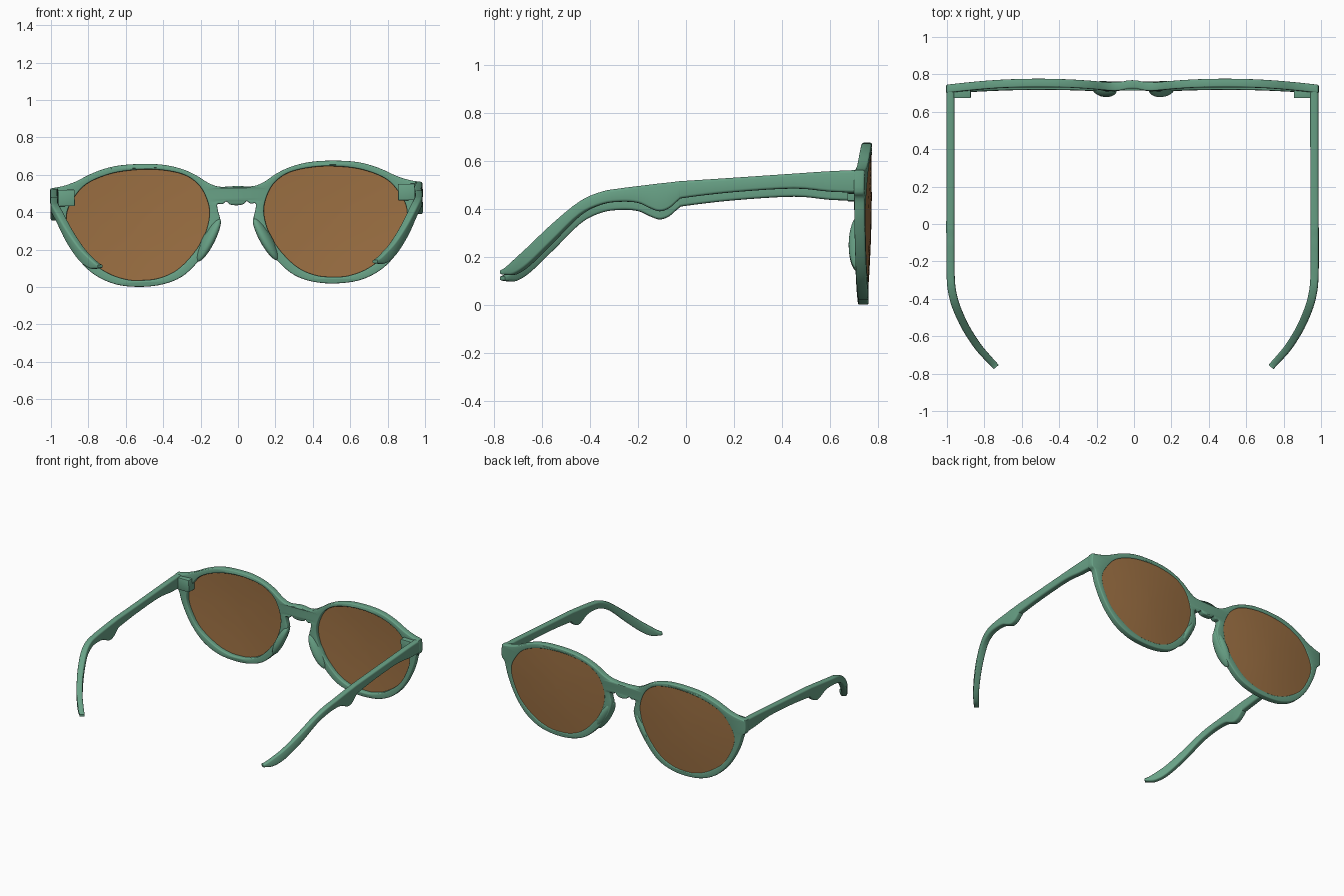
import bpy, bmesh, math
from mathutils import Matrix, Vector

if "Cube" in bpy.data.objects:
    bpy.data.objects.remove(bpy.data.objects["Cube"])

ROLL = Matrix.Rotation(math.radians(-1.0), 4, 'Y')   # the whole pair leans slightly


def material(name, rgb):
    m = bpy.data.materials.new(name)
    m.diffuse_color = (*rgb, 1)
    m.use_nodes = True
    m.node_tree.nodes["Principled BSDF"].inputs["Base Color"].default_value = m.diffuse_color
    return m


GREEN = material("green_plastic", (0.14, 0.36, 0.24))
BROWN = material("brown_lens", (0.33, 0.16, 0.055))


def spline(pts, n, closed=False):
    """Catmull-Rom resampling with n steps per segment."""
    P = [Vector(p) for p in pts]
    c = len(P)
    get = (lambda i: P[i % c]) if closed else (lambda i: P[max(0, min(c - 1, i))])
    out = []
    for i in range(c if closed else c - 1):
        a, b, d, e = get(i - 1), get(i), get(i + 1), get(i + 2)
        for k in range(n):
            t = k / n
            out.append(0.5 * (2 * b + (d - a) * t + (2 * a - 5 * b + 4 * d - e) * t * t
                              + (3 * b - a - 3 * d + e) * t ** 3))
    if not closed:
        out.append(P[-1].copy())
    return out


def face_y(x, z):
    """Outer surface of the curved, tilted front."""
    u = (abs(x) - 0.5) / 0.5
    return 0.777 - 0.03 * u * u - 0.016 * (1 - z / 0.67) + 0.025 * math.exp(-(x / 0.06) ** 2)


def finish(name, bm, mat, angle=40):
    bmesh.ops.recalc_face_normals(bm, faces=bm.faces)
    bm.transform(ROLL)
    me = bpy.data.meshes.new(name)
    bm.to_mesh(me)
    bm.free()
    ob = bpy.data.objects.new(name, me)
    bpy.context.collection.objects.link(ob)
    me.materials.append(mat)
    bpy.ops.object.select_all(action='DESELECT')
    ob.select_set(True)
    bpy.context.view_layer.objects.active = ob
    bpy.ops.object.shade_smooth_by_angle(angle=math.radians(angle))
    return ob


def loft(bm, rings):
    """Skin equal-sized closed rings and cap both ends."""
    vs = [[bm.verts.new(p) for p in r] for r in rings]
    n = len(vs[0])
    for a, b in zip(vs, vs[1:]):
        for i in range(n):
            bm.faces.new((a[i], a[(i + 1) % n], b[(i + 1) % n], b[i]))
    bm.faces.new(vs[0])
    bm.faces.new(vs[-1])


# Front frame: one outline with two lens holes
half = [(0, .54), (.09, .538), (.15, .56), (.22, .605), (.3, .64), (.4, .662), (.52, .667),
        (.65, .657), (.76, .625), (.86, .578), (.93, .555), (.985, .545), (.995, .535),
        (.995, .455), (.97, .425), (.945, .34), (.9, .24), (.84, .15), (.76, .075),
        (.65, .025), (.52, .01), (.4, .022), (.3, .06), (.22, .13), (.15, .22), (.11, .29),
        (.09, .36), (.1, .41), (.102, .445), (.075, .445), (.055, .458), (.035, .442), (0, .437)]
hole = [(.145, .40), (.165, .49), (.21, .56), (.29, .61), (.42, .635), (.55, .635), (.68, .615),
        (.8, .565), (.87, .49), (.91, .40), (.89, .3), (.82, .18), (.7, .09), (.6, .052),
        (.52, .045), (.42, .055), (.32, .1), (.23, .19), (.17, .29)]
outline = spline(half + [(-x, z) for x, z in half[-2:0:-1]], 4, True)
hole_r = spline(hole, 5, True)
hole_l = [Vector((-p.x, p.y)) for p in hole_r]

BEV, DEPTH = 0.007, 0.044
cu = bpy.data.curves.new("front_profile", 'CURVE')
cu.dimensions, cu.fill_mode = '2D', 'BOTH'
cu.bevel_depth, cu.bevel_resolution = BEV, 2
cu.extrude, cu.offset = DEPTH / 2 - BEV, -BEV
for loop in (outline, hole_r, hole_l):
    s = cu.splines.new('POLY')
    s.points.add(len(loop) - 1)
    for q, p in zip(s.points, loop):
        q.co = (p.x, p.y, 0, 1)
    s.use_cyclic_u = True
helper = bpy.data.objects.new("front_profile", cu)
bpy.context.collection.objects.link(helper)
bpy.context.view_layer.update()
tmp = helper.evaluated_get(bpy.context.evaluated_depsgraph_get()).to_mesh()
bm = bmesh.new()
bm.from_mesh(tmp)
bpy.data.objects.remove(helper)
bmesh.ops.remove_doubles(bm, verts=bm.verts, dist=0.0004)
for v in bm.verts:
    x, z, d = v.co
    v.co = (x, face_y(x, z) - DEPTH / 2 + d, z)
finish("front_frame", bm, GREEN)

for side, tag in ((1, "right"), (-1, "left")):
    # Lens: concentric rings, gently domed, with front and back faces
    bm = bmesh.new()
    c = Vector((0.525, 0.345))
    rings = []
    for scale, off in [(.05, -.014), (.35, -.014), (.7, -.014), (1.01, -.014),
                       (1.01, -.004), (.7, -.004), (.35, -.004), (.05, -.004)]:
        ring = []
        for p in hole_r:
            q = c + (p - c) * scale
            ring.append((side * q.x, face_y(q.x, q.y) + off + 0.008 * (1 - scale ** 2), q.y))
        rings.append(ring)
    loft(bm, rings)
    finish(tag + "_lens", bm, BROWN)

    # Temple: stations of (x, y, top, bottom) with a rounded section
    st = [(.973, .74, .546, .45), (.973, .6, .54, .455), (.973, .45, .53, .468),
          (.973, .2, .513, .453), (.974, 0, .5, .43), (.974, -.03, .498, .42),
          (.974, -.07, .493, .386), (.974, -.11, .489, .373), (.974, -.15, .484, .386),
          (.974, -.2, .478, .408), (.973, -.27, .469, .413), (.967, -.35, .455, .402),
          (.945, -.44, .415, .358), (.897, -.55, .325, .252), (.835, -.65, .23, .155),
          (.785, -.71, .175, .114), (.748, -.75, .14, .112), (.735, -.765, .132, .116)]
    pts = []
    rows = [spline([s[:3] for s in st], 4), spline([(0, 0, s[3]) for s in st], 4)]
    for p, q in zip(*rows):
        pts.append((p.x, p.y, p.z, q.z))
    rings = []
    for i, (x, y, top, bot) in enumerate(pts):
        a, b = pts[max(i - 1, 0)], pts[min(i + 1, len(pts) - 1)]
        n = Vector((a[1] - b[1], b[0] - a[0])).normalized()
        w = 0.0215 - 0.005 * max(0, (i / len(pts) - 0.7) / 0.3)
        h, m = (top - bot) / 2, (top + bot) / 2
        r = min(0.011, h * 0.6)
        ring = []
        for sx, sz, a0 in ((1, 1, 0), (-1, 1, 90), (-1, -1, 180), (1, -1, 270)):
            for k in range(4):
                t = math.radians(a0 + 30 * k)
                u = sx * (w - r) + r * math.cos(t)
                ring.append((side * (x + n.x * u), y + n.y * u,
                             m + sz * (h - r) + r * math.sin(t)))
        rings.append(ring)
    bm = bmesh.new()
    loft(bm, rings)
    finish(tag + "_temple", bm, GREEN)

    # Hinge block behind the end of the front
    bm = bmesh.new()
    bmesh.ops.create_cube(bm, size=1, matrix=Matrix.Translation((side * .917, .708, .492))
                          @ Matrix.Diagonal((.105, .07, .088, 1)))
    bmesh.ops.bevel(bm, geom=bm.edges[:], offset=.004, segments=2, affect='EDGES', profile=.5)
    finish(tag + "_hinge", bm, GREEN)

    # Nose pad along the inner rim
    bm = bmesh.new()
    bmesh.ops.create_uvsphere(bm, u_segments=24, v_segments=16, radius=1)
    bm.transform(Matrix.Translation((side * .153, .722, .255))
                 @ Matrix.Rotation(side * math.radians(-28), 4, 'Y')
                 @ Matrix.Rotation(side * math.radians(-25), 4, 'Z')
                 @ Matrix.Diagonal((.03, .046, .13, 1)))
    finish(tag + "_nose_pad", bm, GREEN)
